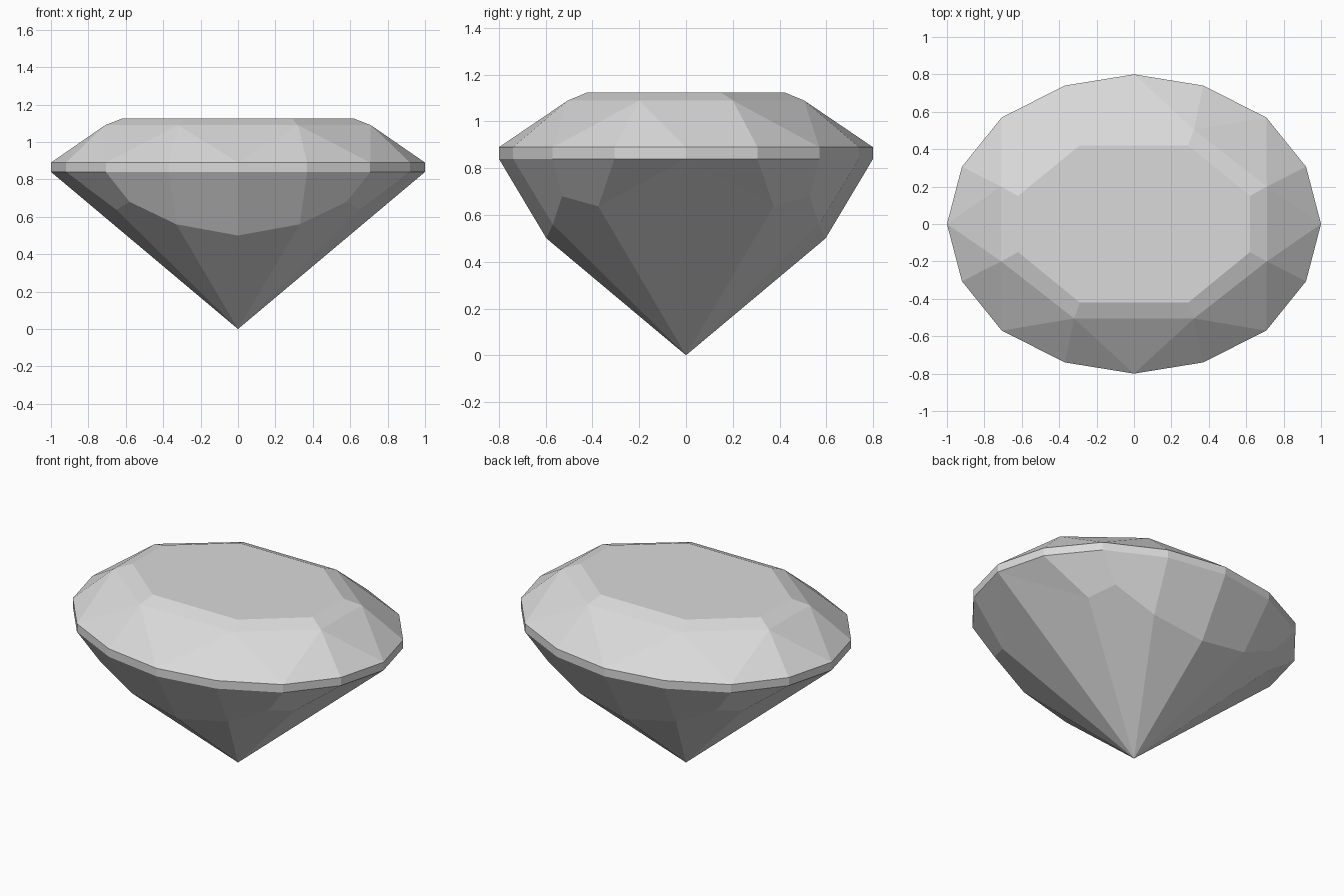
import bpy
import bmesh

cube = bpy.data.objects.get("Cube")
if cube:
    bpy.data.objects.remove(cube, do_unlink=True)

CULET_TO_GIRDLE, GIRDLE_TOP, STAR_Z, TABLE_Z = 0.84, 0.89, 1.09, 1.125


def full_ring(bm, quarter):
    """Mirror one quarter of a ring, listed from +x to +y, into a closed loop."""
    half = quarter + [(-x, y, z) for x, y, z in reversed(quarter) if x > 0]
    loop = half + [(x, -y, z) for x, y, z in reversed(half) if y > 0]
    return [bm.verts.new(p) for p in loop]


def at_height(outline, z):
    return [(x, y, z) for x, y in outline]


def band(bm, lower, upper):
    n = len(lower)
    for i in range(n):
        j = (i + 1) % n
        bm.faces.new((lower[i], lower[j], upper[j], upper[i]))


bm = bmesh.new()

# Rings of the cut stone
girdle = [(1, 0), (0.92, 0.306), (0.707, 0.57), (0.37, 0.74), (0, 0.8)]
low = full_ring(bm, at_height(girdle, CULET_TO_GIRDLE))
high = full_ring(bm, at_height(girdle, GIRDLE_TOP))
star = full_ring(bm, at_height([(0.71, 0.2), (0.32, 0.505)], STAR_Z))
table = full_ring(bm, at_height([(0.62, 0.15), (0.29, 0.42)], TABLE_Z))
pavilion = full_ring(bm, [(1, 0, CULET_TO_GIRDLE), (0.65, 0.375, 0.637),
                          (0.58, 0.53, 0.68), (0.33, 0.57, 0.56), (0, 0.597, 0.5)])
culet = bm.verts.new((0, 0, 0))

# Girdle, star band and flat table
band(bm, low, high)
band(bm, star, table)
bm.faces.new(table)

# Crown facets between girdle and star ring
for j, tip in enumerate(star):
    a, b, c = (high[(2 * j + k) % 16] for k in range(3))
    bm.faces.new((a, b, tip))
    bm.faces.new((b, c, tip))
    bm.faces.new((c, star[(j + 1) % 8], tip))

# Pavilion: upper facets, then long facets meeting at the culet
band(bm, pavilion, low)
for q in range(0, 16, 4):
    kite = pavilion[q + 1:q + 4]
    bm.faces.new([culet] + kite[::-1])
    bm.faces.new((culet, kite[0], pavilion[q]))
    bm.faces.new((culet, pavilion[(q + 4) % 16], kite[2]))

bmesh.ops.remove_doubles(bm, verts=bm.verts[:], dist=0.0005)
bmesh.ops.recalc_face_normals(bm, faces=bm.faces[:])

mesh = bpy.data.meshes.new("cut_gem")
bm.to_mesh(mesh)
bm.free()

# Single grey material
grey = bpy.data.materials.new("light_grey")
grey.use_nodes = True
colour = (0.7, 0.7, 0.7, 1)
grey.diffuse_color = colour
grey.node_tree.nodes["Principled BSDF"].inputs["Base Color"].default_value = colour
mesh.materials.append(grey)

gem = bpy.data.objects.new("cut_gem", mesh)
bpy.context.collection.objects.link(gem)
